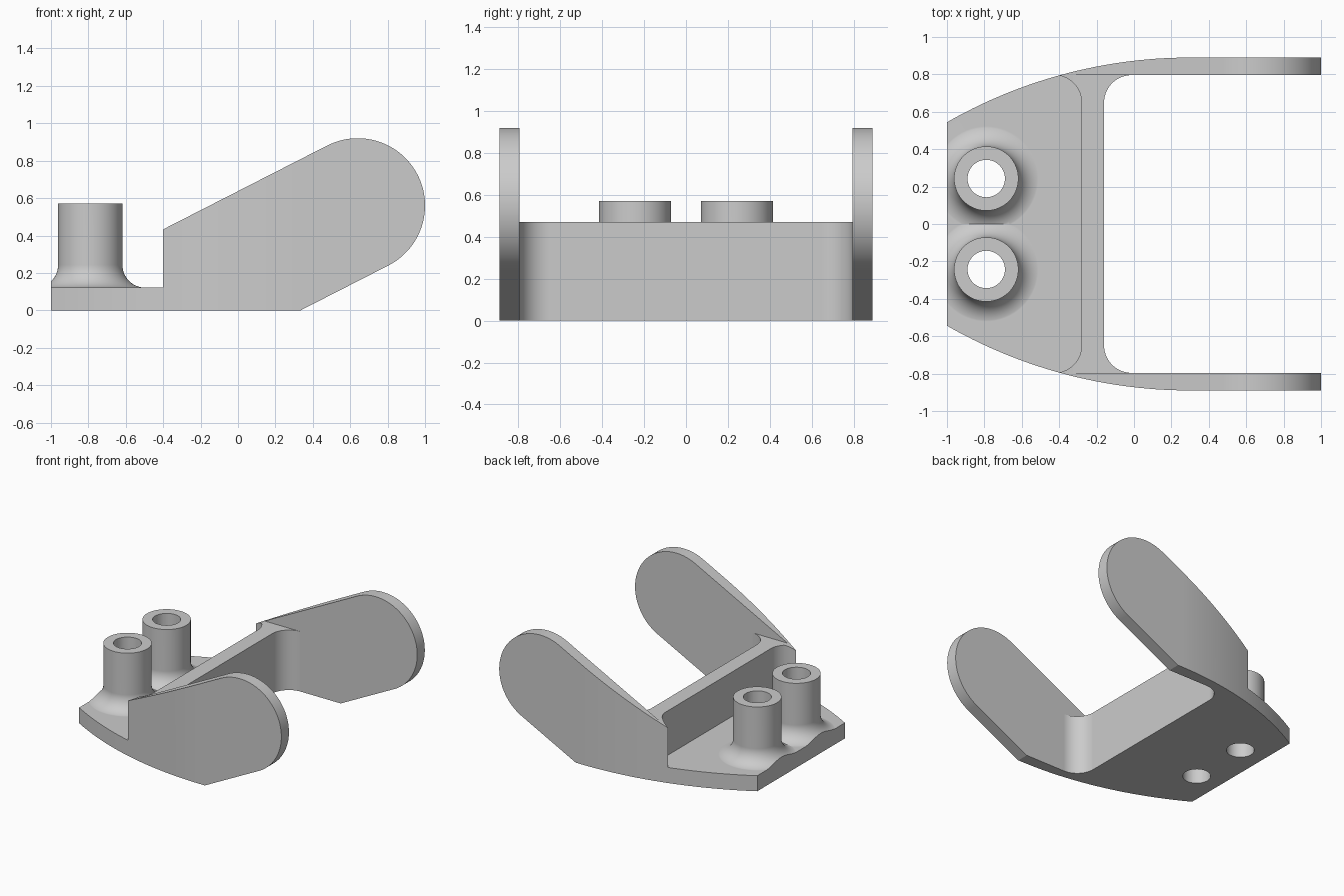
import bpy, bmesh, math
from mathutils import Vector

if "Cube" in bpy.data.objects:
    bpy.data.objects.remove(bpy.data.objects["Cube"])

grey = bpy.data.materials.new("plain grey")
grey.diffuse_color = (0.6, 0.6, 0.6, 1)
grey.use_nodes = True
grey.node_tree.nodes["Principled BSDF"].inputs["Base Color"].default_value = grey.diffuse_color


def make(name, bm, helper=True):
    bmesh.ops.recalc_face_normals(bm, faces=bm.faces)
    me = bpy.data.meshes.new(name)
    bm.to_mesh(me)
    bm.free()
    ob = bpy.data.objects.new(name, me)
    me.materials.append(grey)
    bpy.context.collection.objects.link(ob)
    ob.hide_render = helper
    return ob


def prism(name, pts, lo, hi, axis="z", helper=True):
    """Extrude a flat outline along z (points x,y) or y (points x,z)."""
    bm = bmesh.new()
    at = (lambda p, t: (p[0], p[1], t)) if axis == "z" else (lambda p, t: (p[0], t, p[1]))
    face = bm.faces.new([bm.verts.new(at(p, lo)) for p in pts])
    ext = bmesh.ops.extrude_face_region(bm, geom=[face])
    move = Vector(at((0, 0), hi - lo))
    bmesh.ops.translate(bm, vec=move, verts=[v for v in ext["geom"] if isinstance(v, bmesh.types.BMVert)])
    return make(name, bm, helper)


def arc(cx, cy, r, a0, a1, n):
    return [(cx + r * math.cos(math.radians(a0 + (a1 - a0) * i / n)),
             cy + r * math.sin(math.radians(a0 + (a1 - a0) * i / n))) for i in range(n + 1)]


def boolean(target, other, op):
    mod = target.modifiers.new(op, "BOOLEAN")
    mod.operation, mod.solver, mod.object = op, "EXACT", other
    bpy.context.view_layer.objects.active = target
    bpy.ops.object.modifier_apply(modifier=mod.name)
    bpy.data.objects.remove(other, do_unlink=True)


def mirrored(pts):
    return pts + [(x, -y) for x, y in reversed(pts)]


IN, OUT, R, F = 0.796, 0.89, 2.615, 0.147   # arm faces, side curve, corner fillets

# plan outline: bowed sides, straight arms, open front with rounded corners
a_end = 90 + math.degrees(math.asin(1.4 / R))
plan = arc(0.3, OUT - R, R, a_end, 90, 32) + [(1.1, OUT), (1.1, IN)]
plan += arc(-0.16 + F, IN - F, F, 90, 180, 14)
bracket = prism("bracket", mirrored(plan), -0.5, 1.5, helper=False)

# side profile: sloping arms with round ends
cx, cz, r = 0.64, 0.56, 0.36


def tangent(px, pz, side):
    d = math.hypot(px - cx, pz - cz)
    return math.degrees(math.atan2(pz - cz, px - cx) + side * math.acos(r / d))


top, low = tangent(-0.4, 0.433, -1) % 360, tangent(0.335, 0, 1) % 360 - 360
profile = [(-1.2, 0), (-1.2, 0.433), (-0.4, 0.433)] + arc(cx, cz, r, top, low, 64) + [(0.335, 0)]
boolean(bracket, prism("side_profile", profile, -1.5, 1.5, "y"), "INTERSECT")

# cut the low rear plate behind the cross wall
fx, fy = -0.28 - F, IN - F
a0 = math.degrees(math.acos((-0.4 - fx) / F))
pocket = [(-1.4, 1.2), (-0.4, 1.2)] + arc(fx, fy, F, a0, 0, 14)
boolean(bracket, prism("plate_cut", mirrored(pocket), 0.122, 2), "DIFFERENCE")

# level the top of the cross wall between the arms
boolean(bracket, prism("wall_cut", mirrored([(-0.9, IN), (0.9, IN)]), 0.471, 2), "DIFFERENCE")

# two posts with flared feet, trimmed at the rear edge
foot = [(0, 0.571), (0.172, 0.571)] + arc(0.294, 0.243, 0.122, 180, 270, 16) + [(0.294, 0.05), (0, 0.05)]
for s in (1, -1):
    bm = bmesh.new()
    vs = [bm.verts.new((x, 0, z)) for x, z in foot]
    edges = [bm.edges.new(p) for p in zip(vs, vs[1:])]
    bmesh.ops.spin(bm, geom=vs + edges, cent=(0, 0, 0), axis=(0, 0, 1), angle=math.tau, steps=64)
    bmesh.ops.remove_doubles(bm, verts=bm.verts, dist=1e-5)
    bmesh.ops.translate(bm, verts=bm.verts, vec=(-0.79, s * 0.243, 0))
    boolean(bracket, make("post", bm), "UNION")
boolean(bracket, prism("rear_cut", mirrored([(-2, 2), (-1, 2)]), -1, 2), "DIFFERENCE")
for s in (1, -1):
    hole = prism("hole", arc(-0.79, s * 0.243, 0.1, 0, 360, 48)[:-1], -1, 2)
    boolean(bracket, hole, "DIFFERENCE")

# smooth curved faces, crisp edges
bpy.ops.object.select_all(action="DESELECT")
bracket.select_set(True)
bpy.context.view_layer.objects.active = bracket
bpy.ops.object.shade_smooth_by_angle(angle=math.radians(25))
weighted = bracket.modifiers.new("even_shading", "WEIGHTED_NORMAL")
weighted.keep_sharp = True
